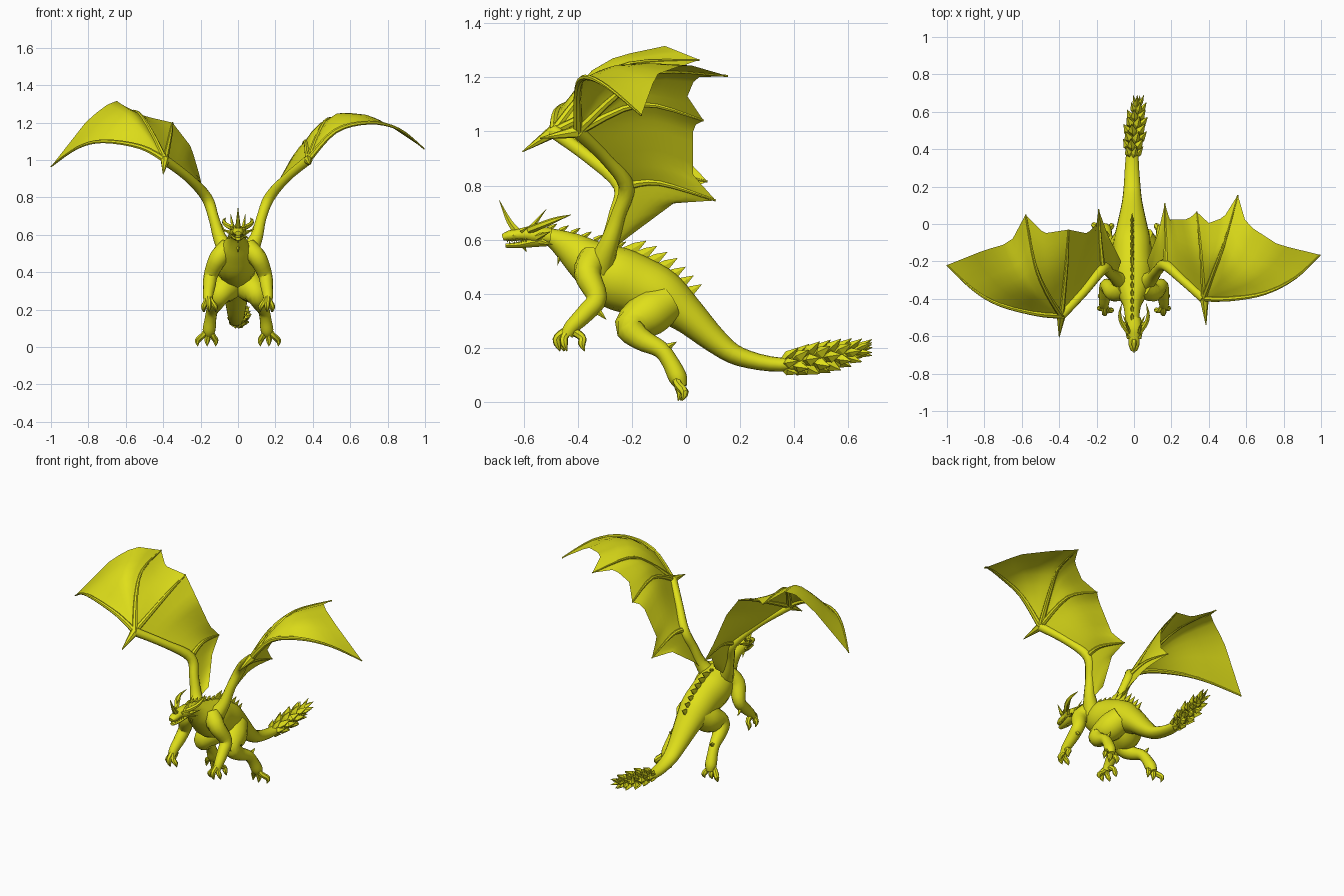
import bpy
import bmesh
import math
from mathutils import Vector

cube = bpy.data.objects.get("Cube")
if cube:
    bpy.data.objects.remove(cube)
skin = bpy.data.materials.new("yellow_skin")
skin.use_nodes = True
skin.diffuse_color = (0.74, 0.74, 0.01, 1)
skin.node_tree.nodes["Principled BSDF"].inputs["Base Color"].default_value = skin.diffuse_color
AXES = [Vector((1, 0, 0)), Vector((0, 1, 0)), Vector((0, 0, 1))]

def spline(points, steps):
    """Smooth curve through points that may carry extra values such as radii."""
    out, last = [], len(points) - 1
    for i in range(last):
        a, b = points[max(i - 1, 0)], points[i]
        c, d = points[i + 1], points[min(i + 2, last)]
        for t in (k / steps for k in range(steps)):
            out.append([q + t / 2 * (r - p + t * (2 * p - 5 * q + 4 * r - s
                        + t * (3 * (q - r) + s - p))) for p, q, r, s in zip(a, b, c, d)])
    return out + [list(points[-1])]

def resample(points, count):
    """Evenly spaced positions along a polyline."""
    points = [Vector(p[:3]) for p in points]
    lengths = [(b - a).length for a, b in zip(points, points[1:])]
    out = []
    for k in range(count + 1):
        left, i = sum(lengths) * k / count, 0
        while i < len(lengths) - 1 and left > lengths[i]:
            left -= lengths[i]
            i += 1
        out.append(points[i].lerp(points[i + 1], min(left / lengths[i], 1)))
    return out

def bridge(bm, rows, closed):
    for r, s in zip(rows, rows[1:]):
        for k in range(len(r) if closed else len(r) - 1):
            n = (k + 1) % len(r)
            bm.faces.new((r[k], r[n], s[n], s[k]))

def tube(bm, points, sides=10, steps=4):
    """Capped tube; each point is x, y, z, radius and an optional second radius."""
    path = spline(points, steps) if steps > 1 else points
    centres, last = [Vector(p[:3]) for p in path], len(path) - 1
    dirs = [(centres[min(i + 1, last)] - centres[max(i - 1, 0)]).normalized()
            for i in range(last + 1)]
    ref = min(AXES, key=lambda a: max(abs(d.dot(a)) for d in dirs))
    angles = [math.tau * k / sides for k in range(sides)]
    rings = []
    for c, d, p in zip(centres, dirs, path):
        u = (ref - d * ref.dot(d)).normalized()
        v = d.cross(u)
        rings.append([bm.verts.new(c + u * math.cos(a) * p[3] + v * math.sin(a) * p[-1])
                      for a in angles])
    bridge(bm, rings, True)
    bm.faces.new(rings[0][::-1])
    bm.faces.new(rings[-1])

def spike(bm, base, tip, radius, sides=5):
    tube(bm, [(*base, radius), (*tip, radius * 0.04)], sides, 1)

def panel(bm, ray_a, ray_b, edge, across=9, along=8):
    """Membrane between two rays, its outer rim following the edge points."""
    a, b = resample(spline(ray_a, 4), along), resample(spline(ray_b, 4), along)
    rim = resample([a[-1], *edge, b[-1]], across)
    shift = [p - a[-1].lerp(b[-1], k / across) for k, p in enumerate(rim)]
    bridge(bm, [[bm.verts.new(a[j].lerp(b[j], k / across) + s * (j / along) ** 1.6)
                 for k, s in enumerate(shift)] for j in range(along + 1)], False)

def finish(bm, name, angle=40):
    bmesh.ops.recalc_face_normals(bm, faces=bm.faces)
    mesh = bpy.data.meshes.new(name)
    bm.to_mesh(mesh)
    bm.free()
    mesh.materials.append(skin)
    obj = bpy.data.objects.new(name, mesh)
    bpy.context.collection.objects.link(obj)
    bpy.ops.object.select_all(action="DESELECT")
    obj.select_set(True)
    bpy.context.view_layer.objects.active = obj
    bpy.ops.object.shade_smooth_by_angle(angle=math.radians(angle))

# Neck, trunk and tail: y, z, half width, half height
trunk = [(-.56, .61, .035, .03), (-.5, .608, .038, .034), (-.43, .57, .05, .06),
         (-.36, .52, .085, .085), (-.27, .465, .11, .115), (-.18, .43, .105, .112),
         (-.09, .39, .1, .1), (0, .325, .08, .07), (.11, .225, .056, .047),
         (.2, .167, .045, .035), (.35, .138, .035, .026), (.5, .16, .026, .022),
         (.6, .18, .02, .016), (.66, .2, .008, .008)]
core = [(max(0, y - .4) * .13 - .01, y, z, w, h) for y, z, w, h in trunk]
bm = bmesh.new()
tube(bm, core, 16)
finish(bm, "body_and_tail")

# Head: skull, lower jaw and teeth
bm = bmesh.new()
tube(bm, [(0, -.678, .608, .016, .012), (0, -.65, .615, .028, .02), (0, -.6, .62, .032, .024),
          (0, -.56, .618, .044, .032), (0, -.5, .61, .036, .033)], 12)
tube(bm, [(0, -.668, .578, .014, .008), (0, -.62, .58, .025, .012),
          (0, -.57, .59, .033, .019), (0, -.52, .6, .034, .026)], 10)
for side in (1, -1):
    for i in range(5):
        y, x = -.66 + i * .017, side * (.014 + i * .003)
        spike(bm, (x, y, .604), (x, y, .588), .005)
        spike(bm, (x * .9, y + .008, .584), (x * .9, y + .008, .599), .004)
finish(bm, "head")

# Horns, cheek spikes and chin spikes
bm = bmesh.new()
tube(bm, [(0, -.625, .63, .016), (0, -.655, .67, .011), (0, -.69, .745, .001)], 6)
spike(bm, (0, -.46, .57), (0, -.475, .505), .016)
spike(bm, (0, -.6, .575), (0, -.59, .555), .009)
for side in (1, -1):
    tube(bm, [(side * .03, -.58, .635, .014), (side * .065, -.53, .655, .013),
              (side * .076, -.48, .675, .009), (side * .065, -.425, .692, .001)], 6)
    spike(bm, (side * .028, -.58, .635), (side * .04, -.515, .715), .012)
    spike(bm, (side * .035, -.55, .61), (side * .085, -.5, .63), .013)
    spike(bm, (side * .03, -.54, .595), (side * .06, -.49, .58), .012)
    spike(bm, (side * .03, -.61, .633), (side * .045, -.58, .65), .01)
finish(bm, "horns", 30)

# Spikes down the back, low on the neck and tall blades behind the wings
bm = bmesh.new()
for i, p in enumerate(resample([(x, y, z + h * 1.08) for x, y, z, w, h in core[1:8]], 13)):
    size = .022 if i < 7 else .055
    lean = Vector((0, size * 1.05, size * .62))
    tube(bm, [(*(p - lean * .4), .007, size * .5), (*(p + lean * .35), .009, size * .36),
              (*(p + lean), .001)], 6, 1)
finish(bm, "back_spikes", 20)

# Jagged leaf-shaped scales around the tail end
bm = bmesh.new()
tail = resample(core[10:], 8)[:-1]
for i, p in enumerate(tail):
    size = 1.1 - .03 * (i - 2.7) ** 2
    for k in range(5):
        a = math.tau * (k + i % 2 / 2) / 5
        out = Vector((math.cos(a), 0, math.sin(a))) * size
        back = Vector((.008, .066, .014))
        tube(bm, [(*(p + out * .008), .008), (*(p + out * .034 + back * .45), .021 * size),
                  (*(p + out * .058 + back), .001)], 4, 1)
spike(bm, tail[-1], (.032, .688, .212), .018)
finish(bm, "tail_scales", 20)

# Limbs, the same on both sides
for side, word in ((1, "left"), (-1, "right")):
    def flip(*points):
        return [(side * p[0], *p[1:]) for p in points]

    bm = bmesh.new()
    tube(bm, flip((.03, -.07, .37, .075), (.062, -.14, .325, .084), (.098, -.205, .28, .06),
                  (.12, -.165, .232, .042), (.138, -.095, .195, .032), (.147, -.06, .15, .031),
                  (.155, -.03, .09, .034), (.16, -.015, .055, .02)), 12)
    spike(bm, *flip((.14, -.09, .19), (.145, -.035, .222)), .024)
    for x, y in ((.12, -.01), (.165, -.02), (.215, -.005)):
        tube(bm, flip((.155, -.035, .1, .018), ((x + .155) / 2, -.03, .065, .016),
                      (x, y, .035, .016), (x, y - .01, .005, .002)), 7, 3)
    finish(bm, word + "_hind_leg")

    bm = bmesh.new()
    tube(bm, flip((.05, -.34, .53, .055), (.105, -.365, .475, .05), (.145, -.33, .385, .038),
                  (.153, -.37, .33, .034), (.16, -.42, .28, .028), (.16, -.44, .25, .024)), 12)
    spike(bm, *flip((.155, -.35, .36), (.16, -.295, .305)), .024)
    for x, y in ((.12, -.46), (.155, -.475), (.185, -.45), (.18, -.385)):
        tube(bm, flip((.16, -.43, .27, .018), ((x + .16) / 2, y, .24, .015),
                      (x, y, .215, .014), (x, y + .01, .188, .002)), 7, 3)
    finish(bm, word + "_arm")

# Wings, each in its own pose
poses = {
    "left": dict(
        root=.085, upper=(.125, -.25, .69), elbow=(.168, -.22, .8),
        fore=(.26, -.3, .905), wrist=(.375, -.4, 1), thumb=(.385, -.54, .975),
        lead=[(.52, -.4, 1.155), (.7, -.37, 1.2), (.86, -.29, 1.165), (.995, -.165, 1.06)],
        middle=[(.43, -.25, 1.14), (.48, -.11, 1.22), (.555, .155, 1.205)],
        inner=[(.36, -.17, 1.1), (.335, .065, 1.04)],
        spur=[(.17, -.1, .81), (.165, .11, .745)],
        rims=([(.77, -.11, 1.21), (.6, 0, 1.25)], [(.48, .035, 1.2), (.4, .005, 1.13)],
              [(.29, .025, 1.02), (.19, .025, .84)], [(.13, -.045, .735)])),
    "right": dict(
        root=-.085, upper=(-.13, -.26, .69), elbow=(-.168, -.24, .8),
        fore=(-.265, -.36, .905), wrist=(-.39, -.49, 1), thumb=(-.4, -.605, .925),
        lead=[(-.52, -.48, 1.07), (-.72, -.43, 1.1), (-.86, -.35, 1.065), (-1, -.22, .965)],
        middle=[(-.47, -.36, 1.16), (-.53, -.21, 1.25), (-.58, .05, 1.265)],
        inner=[(-.36, -.2, 1.14), (-.35, -.03, 1.2)],
        spur=[(-.18, -.1, .84), (-.19, .08, .815)],
        rims=([(-.8, -.14, 1.22), (-.66, -.1, 1.325)], [(-.48, -.05, 1.23)],
              [(-.25, -.05, 1.07), (-.2, 0, .9)], [(-.14, -.06, .76)]))}
for word, w in poses.items():
    wrist, elbow, root = w["wrist"], w["elbow"], w["root"]
    rays = [[wrist, *w[key]] for key in ("lead", "middle", "inner")] + [[elbow, *w["spur"]]]
    bm = bmesh.new()
    tube(bm, [(root * .6, -.32, .5, .055), (root * 1.15, -.285, .585, .036),
              (*w["upper"], .028), (*elbow, .03), (*w["fore"], .024), (*wrist, .026)])
    tube(bm, [(*wrist, .025), (*w["thumb"], .002)], 7, 3)
    for ray in rays:
        tube(bm, [(*p, .017 - .013 * i / (len(ray) - 1)) for i, p in enumerate(ray)], 7)
    finish(bm, word + "_wing_bones")

    bm = bmesh.new()
    rays.append([(root, -.3, .53), (root, -.25, .58), (root * .8, -.2, .62)])
    for a, b, rim in zip(rays, rays[1:], w["rims"]):
        panel(bm, a, b, rim)
    finish(bm, word + "_wing_membrane", 50)
